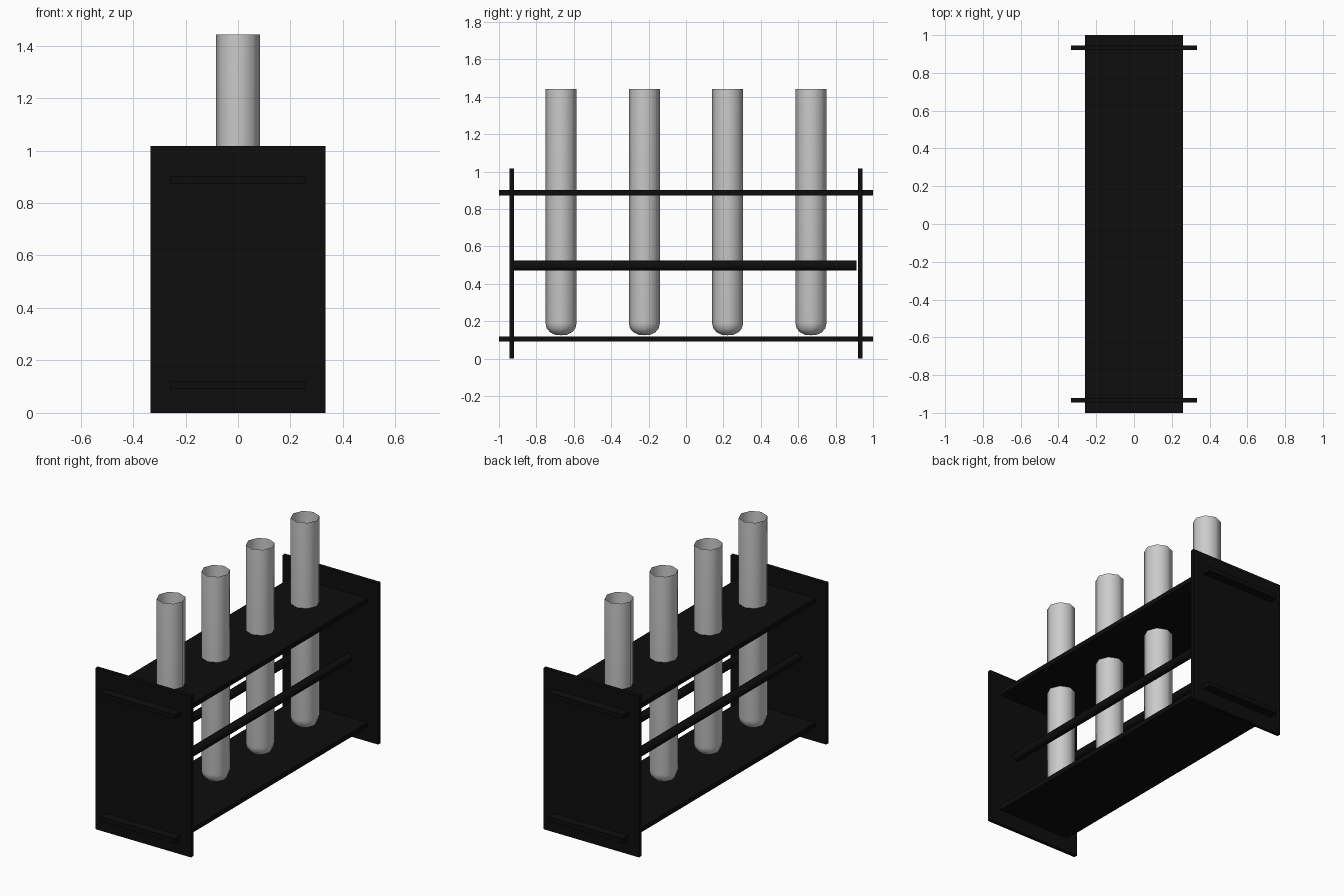
import bpy, bmesh, math
from mathutils import Matrix

if "Cube" in bpy.data.objects:
    bpy.data.objects.remove(bpy.data.objects["Cube"])

black = bpy.data.materials.new("black_plastic")
black.diffuse_color = (0.004, 0.004, 0.004, 1)
black.use_nodes = True
black.node_tree.nodes["Principled BSDF"].inputs["Base Color"].default_value = black.diffuse_color


def finish(name, bm, mat=None, smooth=False):
    bmesh.ops.recalc_face_normals(bm, faces=bm.faces)
    me = bpy.data.meshes.new(name)
    for f in bm.faces:
        f.smooth = smooth and len(f.verts) <= 4
    bm.to_mesh(me)
    bm.free()
    if mat:
        me.materials.append(mat)
    ob = bpy.data.objects.new(name, me)
    bpy.context.collection.objects.link(ob)
    return ob


def box(name, size, loc):
    bm = bmesh.new()
    bmesh.ops.create_cube(bm, size=1,
                          matrix=Matrix.Translation(loc) @ Matrix.Diagonal((*size, 1)))
    return finish(name, bm, black)


# Shelves run through both end plates
for name, z in (("bottom_shelf", 0.105), ("top_shelf", 0.888)):
    box(name, (0.52, 2.0, 0.029), (0, 0, z))

# End plates
for name, y in (("front_end_plate", -0.932), ("back_end_plate", 0.932)):
    box(name, (0.667, 0.024, 1.017), (0, y, 0.5085))

# Guide rods on either side of the tubes
for name, x in (("left_rod", -0.132), ("right_rod", 0.132)):
    bm = bmesh.new()
    bmesh.ops.create_cone(bm, cap_ends=True, segments=8, radius1=0.027, radius2=0.027,
                          depth=1.84, matrix=Matrix.Translation((x, -0.008, 0.498))
                          @ Matrix.Rotation(math.pi / 2, 4, 'X'))
    finish(name, bm, black, True)

# Open, thin-walled test tubes with round bottoms, spun from a profile
profile = [(0, 0.125), (0.032, 0.128), (0.059, 0.141), (0.077, 0.163),
           (0.083, 0.19), (0.083, 1.443)]
for i in range(4):
    y = -0.668 + i * 0.4453
    bm = bmesh.new()
    vs = [bm.verts.new((r, y, z)) for r, z in profile]
    edges = [bm.edges.new(p) for p in zip(vs, vs[1:])]
    bmesh.ops.spin(bm, geom=vs + edges, cent=(0, y, 0), axis=(0, 0, 1),
                   angle=2 * math.pi, steps=8)
    bmesh.ops.remove_doubles(bm, verts=bm.verts, dist=0.001)
    bmesh.ops.recalc_face_normals(bm, faces=bm.faces)
    # make sure the open tube faces outward
    side = max(bm.faces, key=lambda f: f.calc_area())
    c = side.calc_center_median()
    flip = side.normal.x * c.x + side.normal.y * (c.y - y) < 0
    tube = finish(f"test_tube_{i + 1}", bm, None, True)
    if flip:
        tube.data.flip_normals()
